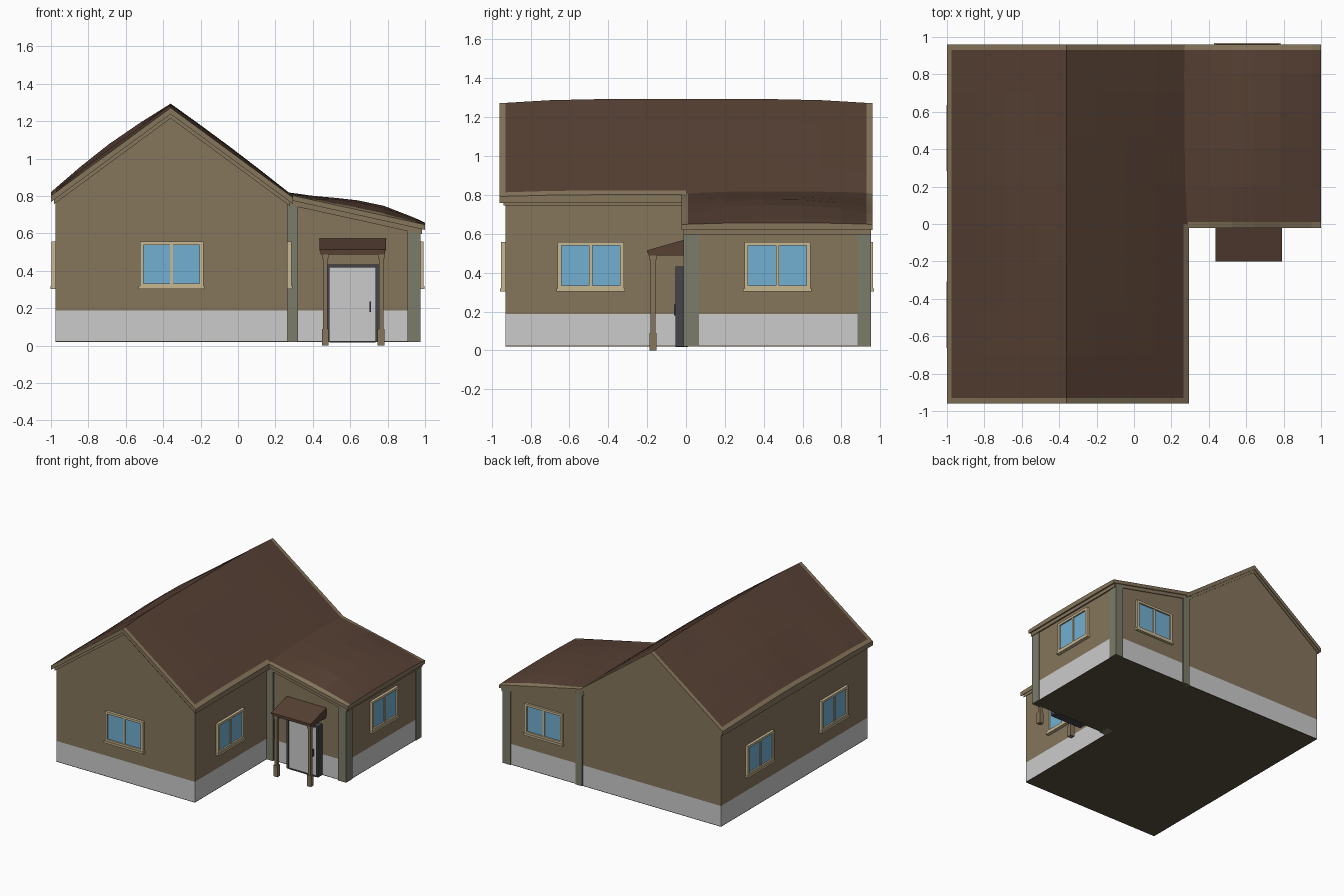
import bpy, bmesh
from math import sin, pi, radians
from mathutils import Matrix

if "Cube" in bpy.data.objects:
    bpy.data.objects.remove(bpy.data.objects["Cube"])


def mat(name, r, g, b):
    m = bpy.data.materials.new(name)
    m.diffuse_color = (r, g, b, 1)
    m.use_nodes = True
    m.node_tree.nodes["Principled BSDF"].inputs["Base Color"].default_value = m.diffuse_color
    return m


TAN = mat("wall_tan", .24, .18, .107)
ROOF = mat("roof_brown", .095, .052, .034)
FRAME = mat("window_cream", .58, .48, .29)
GLASS = mat("glass_blue", .17, .43, .64)
PILLAR = mat("pillar_grey_green", .20, .20, .145)
DARK = mat("dark_frame", .06, .06, .068)
FLOOR = mat("floor_brown", .10, .08, .05)


def finish(name, bm, mats):
    bmesh.ops.recalc_face_normals(bm, faces=bm.faces)
    me = bpy.data.meshes.new(name)
    bm.to_mesh(me)
    bm.free()
    for m in mats:
        if m:
            me.materials.append(m)
    ob = bpy.data.objects.new(name, me)
    bpy.context.collection.objects.link(ob)
    return ob


def add_box(bm, x0, x1, y0, y1, z0, z1, mi=0):
    m = Matrix.Translation(((x0 + x1) / 2, (y0 + y1) / 2, (z0 + z1) / 2))
    m = m @ Matrix.Diagonal((x1 - x0, y1 - y0, z1 - z0, 1))
    res = bmesh.ops.create_cube(bm, size=1, matrix=m)
    for f in {f for v in res["verts"] for f in v.link_faces}:
        f.material_index = mi


def box(name, dims, m=None):
    bm = bmesh.new()
    add_box(bm, *dims)
    return finish(name, bm, [m])


def prism(name, pts, axis, a, b, m=None):
    """Extrude a 2D profile along an axis from a to b."""
    put = {"x": lambda p, t: (t, p[0], p[1]),
           "y": lambda p, t: (p[0], t, p[1]),
           "z": lambda p, t: (p[0], p[1], t)}[axis]
    bm = bmesh.new()
    lo = [bm.verts.new(put(p, a)) for p in pts]
    hi = [bm.verts.new(put(p, b)) for p in pts]
    bm.faces.new(lo)
    bm.faces.new(hi)
    for i in range(len(pts)):
        j = (i + 1) % len(pts)
        bm.faces.new((lo[i], lo[j], hi[j], hi[i]))
    return finish(name, bm, [m])


def slab(name, xs, ys, line, bump, thick, brown):
    """Roof sheet over a grid: tan edges and underside, brown cells where brown(x, y)."""
    bm = bmesh.new()
    top = [[bm.verts.new((x, y, line(x) + bump(x, y))) for y in ys] for x in xs]
    bot = [[bm.verts.new((x, y, line(x) - thick)) for y in ys] for x in xs]
    nx, ny = len(xs), len(ys)
    for i in range(nx - 1):
        for j in range(ny - 1):
            f = bm.faces.new((top[i][j], top[i + 1][j], top[i + 1][j + 1], top[i][j + 1]))
            f.material_index = int(brown((xs[i] + xs[i + 1]) / 2, (ys[j] + ys[j + 1]) / 2))
            bm.faces.new((bot[i][j], bot[i][j + 1], bot[i + 1][j + 1], bot[i + 1][j]))
    for i in range(nx - 1):
        for j in (0, ny - 1):
            bm.faces.new((top[i][j], top[i + 1][j], bot[i + 1][j], bot[i][j]))
    for j in range(ny - 1):
        for i in (0, nx - 1):
            bm.faces.new((top[i][j], top[i][j + 1], bot[i][j + 1], bot[i][j]))
    return finish(name, bm, [TAN, ROOF])


# Plinth, floor and walls
L = [(-.975, -.93), (.265, -.93), (.265, 0), (.97, 0), (.97, .945), (-.975, .945)]
prism("plinth", L, "z", .025, .188)
prism("floor", L, "z", .02, .025, FLOOR)
prism("main_walls", [(-.975, .188), (.265, .188), (.265, .78), (-.36, 1.245), (-.975, .785)],
      "y", -.93, .945, TAN)
prism("wing_walls", [(.265, .188), (.97, .188), (.97, .625), (.265, .77)], "y", 0, .945, TAN)


# Main gable roof with a slightly sagging, uneven surface
def main_line(x):
    return 1.272 - .735 * abs(x + .36)


def main_bump(x, y):
    v = max(0, 1 - (y / .95) ** 4)
    if x < -.36:
        t = (-.36 - x) / .64
        return v * (.02 + .03 * sin(pi * min(t, 1))) * (.75 + .25 * sin(5 * y + 1))
    t = (x + .36) / .65
    return v * (.022 - .012 * t + .008 * sin(pi * t))


main_x = [-1, -.975, -.84, -.69, -.52, -.36, -.2, -.04, .12, .265, .293]
main_y = [-.96, -.93, -.7, -.46, -.22, 0, .22, .46, .7, .93, .96]
slab("main_roof", main_x, main_y, main_line, main_bump, .034,
     lambda x, y: -.975 < x and abs(y) < .93 and (x < .265 or y > 0))
slab("main_roof_trim", [-.985, -.36, .278], [-.94, .952], lambda x: main_line(x) - .03,
     lambda x, y: 0, .027, lambda x, y: False)


# Low wing roof
def wing_line(x):
    return .812 - .22 * (x - .25)


def wing_bump(x, y):
    t = (x - .25) / .75
    v = max(0, sin(pi * min(1, max(0, (y + .02) / .98)))) ** .6
    return v * (.01 + .045 * sin(pi * t ** 1.5))


slab("wing_roof", [.25, .4, .52, .64, .78, .95, 1.0],
     [-.022, .01, .2, .4, .6, .8, .93, .96], wing_line, wing_bump, .028,
     lambda x, y: x < .95 and 0 < y < .93 or x > .95 and .1 < y < .9)
slab("wing_roof_trim", [.25, .985], [-.012, .952], lambda x: wing_line(x) - .025,
     lambda x, y: 0, .03, lambda x, y: False)

# Corner pillars of the wing
for label, y0, y1 in (("front", -.012, .068), ("back", .882, .953)):
    box("inner_pillar_" + label, (.262, .322, y0, y1, .02, .765), PILLAR)
    box("outer_pillar_" + label, (.905, .976, y0, y1, .02, .635), PILLAR)


# Double windows, modelled facing -y and turned onto each wall
def window(name, x, y, turn):
    bm = bmesh.new()
    z0, z1, w = .315, .557, .17
    for s in (-1, 1):
        a, b = sorted((s * w, s * (w - .02)))
        add_box(bm, a, b, -.022, .02, z0, z1)
        a, b = sorted((s * .006, s * .152))
        add_box(bm, a, b, -.010, .02, z0 + .014, z1 - .014, 1)
    add_box(bm, -.008, .008, -.018, .02, z0, z1)
    add_box(bm, -w + .02, w - .02, -.022, .02, z1 - .018, z1)
    add_box(bm, -w + .02, w - .02, -.022, .02, z0, z0 + .018)
    add_box(bm, -.177, .177, -.027, .02, .302, .318)
    ob = finish(name, bm, [FRAME, GLASS])
    ob.location = (x, y, 0)
    ob.rotation_euler.z = radians(turn)


window("front_window", -.355, -.93, 0)
window("main_right_window", .265, -.49, 90)
window("wing_right_window", .97, .47, 90)
window("back_window", .605, .94, 180)
window("left_window_front", -.975, -.485, -90)
window("left_window_back", -.975, .46, -90)

# Door with frame and handle
box("door_panel", (.488, .738, -.045, .01, .022, .42))
bm = bmesh.new()
add_box(bm, .472, .49, -.055, .01, .02, .433)
add_box(bm, .735, .755, -.055, .01, .02, .433)
add_box(bm, .49, .735, -.055, .01, .417, .433)
add_box(bm, .49, .735, -.055, .01, .018, .024)
finish("door_frame", bm, [DARK])
box("door_handle", (.704, .712, -.062, -.045, .18, .235), DARK)

# Porch: sloped canopy, its fascia and two posts
prism("porch_roof", [(-.2, .505), (-.2, .515), (0, .572), (0, .505)], "x", .437, .79, ROOF)
box("porch_fascia", (.442, .786, -.192, 0, .488, .506), ROOF)
for label, x in (("left", .466), ("right", .765)):
    bm = bmesh.new()
    add_box(bm, x - .012, x + .012, -.182, -.158, .08, .47)
    add_box(bm, x - .018, x + .018, -.188, -.152, 0, .09)
    add_box(bm, x - .017, x + .017, -.187, -.153, .465, .49)
    finish("porch_post_" + label, bm, [TAN])
